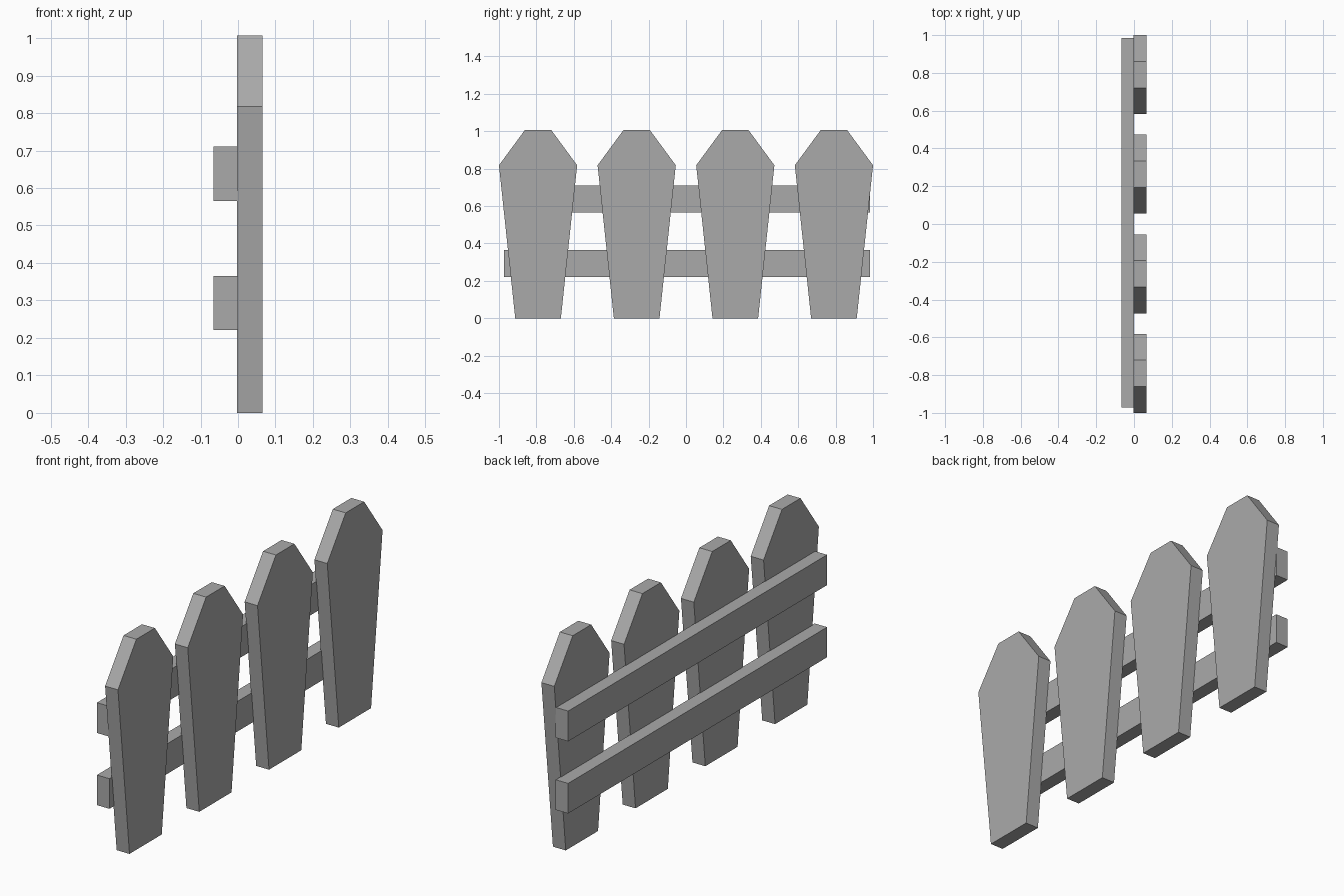
import bpy

if "Cube" in bpy.data.objects:
    bpy.data.objects.remove(bpy.data.objects["Cube"])

grey = bpy.data.materials.new("plain_grey")
grey.diffuse_color = (0.4, 0.4, 0.4, 1)
grey.use_nodes = True
grey.node_tree.nodes["Principled BSDF"].inputs["Base Color"].default_value = grey.diffuse_color


def extruded(name, profile, x0, x1):
    """Solid made from a (y, z) outline, extruded along x."""
    n = len(profile)
    verts = [(x, y, z) for x in (x0, x1) for y, z in profile]
    faces = [tuple(reversed(range(n))), tuple(range(n, 2 * n))]
    faces += [(i, (i + 1) % n, (i + 1) % n + n, i + n) for i in range(n)]
    mesh = bpy.data.meshes.new(name)
    mesh.from_pydata(verts, [], faces)
    mesh.materials.append(grey)
    obj = bpy.data.objects.new(name, mesh)
    bpy.context.collection.objects.link(obj)
    return obj


# Pickets: tapered boards with clipped tops
half = [(0.122, 0.0), (0.209, 0.818), (0.07, 1.007)]
outline = half + [(-y, z) for y, z in reversed(half)]
for i in range(4):
    centre = -0.791 + i * 0.5273
    extruded(f"picket_{i + 1}", [(y + centre, z) for y, z in outline], -0.003, 0.065)

# Rails: two boards across the back
for name, z0, z1 in (("lower_rail", 0.221, 0.365), ("upper_rail", 0.566, 0.711)):
    extruded(name, [(-0.972, z0), (0.985, z0), (0.985, z1), (-0.972, z1)], -0.066, 0.0)
